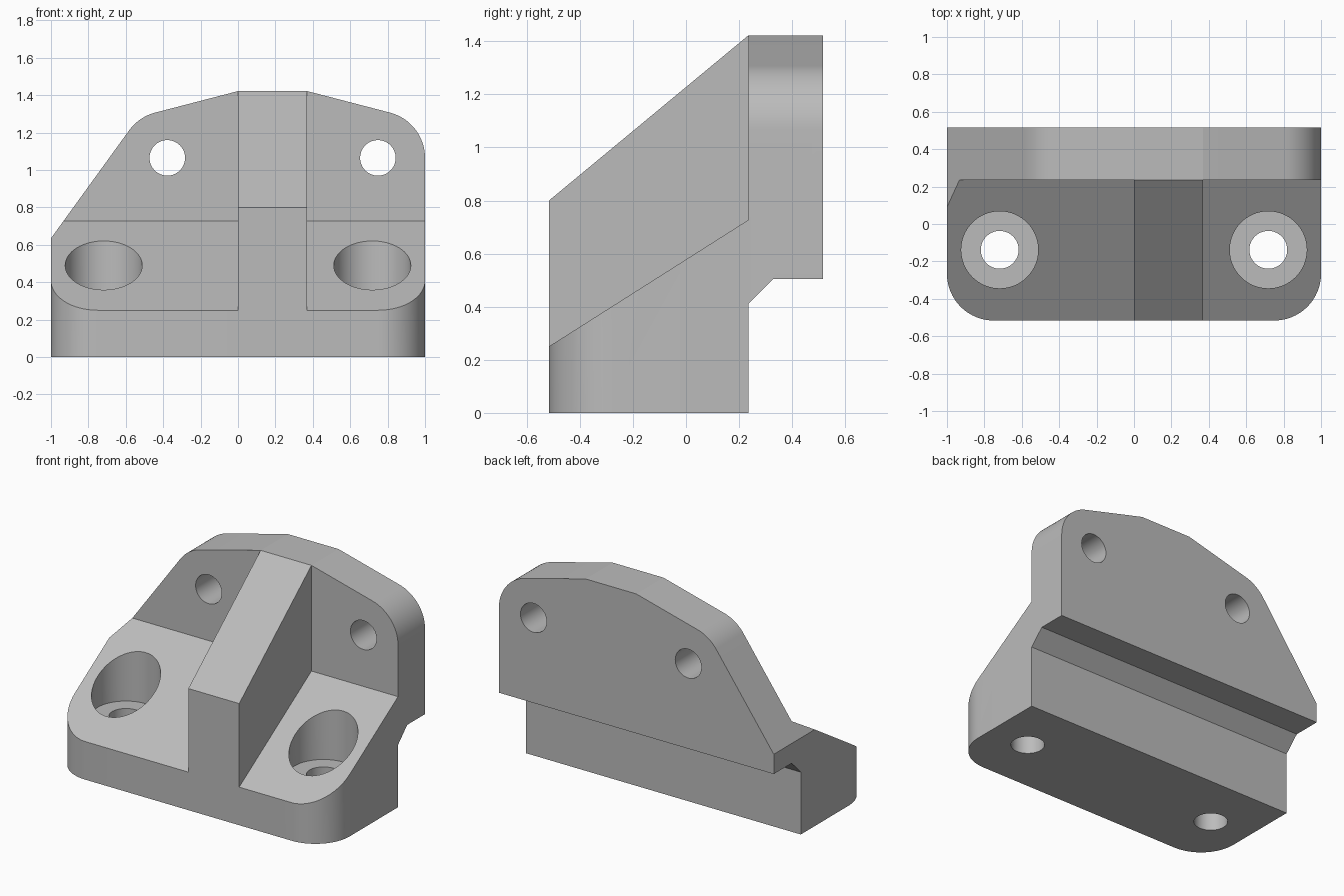
import bpy, bmesh
from math import sin, cos, radians
from mathutils import Vector

if "Cube" in bpy.data.objects:
    bpy.data.objects.remove(bpy.data.objects["Cube"], do_unlink=True)

grey = bpy.data.materials.new("machined grey")
grey.use_nodes = True
COLOUR = (0.5, 0.5, 0.5, 1)
grey.diffuse_color = COLOUR
grey.node_tree.nodes["Principled BSDF"].inputs["Base Color"].default_value = COLOUR

# Axis mappings from a 2D profile (a, b) and an extrusion depth d
ALONG = {
    "x": lambda a, b, d: (d, a, b),
    "y": lambda a, b, d: (a, d, b),
    "z": lambda a, b, d: (a, b, d),
}


def prism(name, profile, axis, start, end):
    """Closed profile extruded along one axis."""
    bm = bmesh.new()
    place = ALONG[axis]
    base = bm.faces.new([bm.verts.new(place(a, b, start)) for a, b in profile])
    new = bmesh.ops.extrude_face_region(bm, geom=[base])["geom"]
    shift = Vector(place(0, 0, end - start))
    bmesh.ops.translate(bm, verts=[g for g in new if isinstance(g, bmesh.types.BMVert)], vec=shift)
    bmesh.ops.recalc_face_normals(bm, faces=bm.faces)
    mesh = bpy.data.meshes.new(name)
    bm.to_mesh(mesh)
    bm.free()
    mesh.materials.append(grey)
    obj = bpy.data.objects.new(name, mesh)
    bpy.context.collection.objects.link(obj)
    return obj


def arc(centre, radius, first, last, steps=16):
    angles = [radians(first + (last - first) * i / steps) for i in range(steps + 1)]
    return [(centre[0] + radius * cos(t), centre[1] + radius * sin(t)) for t in angles]


def circle(centre, radius):
    return arc(centre, radius, 0, 360, 64)[:-1]


def combine(target, tool, operation):
    """Apply a boolean and discard the tool."""
    mod = target.modifiers.new(operation, "BOOLEAN")
    mod.object, mod.operation, mod.solver = tool, operation, "EXACT"
    bpy.context.view_layer.objects.active = target
    bpy.ops.object.modifier_apply(modifier=mod.name)
    bpy.data.objects.remove(tool, do_unlink=True)


FRONT, WALL, BACK = -0.516, 0.235, 0.516

# Sloped foot and upright wall, from the side profile
bracket = prism("mounting_bracket", [
    (-0.6, 0), (WALL, 0), (WALL, 0.41), (0.33, 0.505), (BACK, 0.505),
    (BACK, 1.6), (WALL, 1.6), (WALL, 0.727), (-0.6, 0.197)], "x", -1.1, 1.1)

# Trim to the lopsided front outline with rounded shoulders
outline = [(-1, -0.1), (1, -0.1)]
outline += arc((0.75, 1.065), 0.25, 0, 75.4)
outline += [(0.37, 1.422), (0, 1.422)]
outline += arc((-0.38, 1.065), 0.25, 104.6, 144)
outline += [(-1, 0.635)]
combine(bracket, prism("front_trim", outline, "y", -0.8, 0.8), "INTERSECT")

# Trim to the plan with rounded front corners
plan = [(1.1, 0.8), (-1.1, 0.8), (-1.1, 0), (-1, 0)]
plan += arc((-0.75, FRONT + 0.25), 0.25, 180, 270)
plan += arc((0.75, FRONT + 0.25), 0.25, 270, 360)
plan += [(1, 0), (1.1, 0)]
combine(bracket, prism("plan_trim", plan, "z", -0.2, 1.7), "INTERSECT")

# Central stiffening rib
combine(bracket, prism("rib", [
    (FRONT, 0.8), (FRONT, 0.2), (-0.4, 0.1), (0.3, 0.6), (0.3, 1.3), (WALL, 1.422)],
    "x", 0, 0.37), "UNION")

# Counterbored foot holes
for x in (-0.718, 0.718):
    centre = (x, -0.138)
    combine(bracket, prism("counterbore", circle(centre, 0.206), "z", 0.285, 1), "DIFFERENCE")
    combine(bracket, prism("foot_hole", circle(centre, 0.101), "z", -0.1, 0.5), "DIFFERENCE")

# Wall holes
for x in (-0.378, 0.748):
    combine(bracket, prism("wall_hole", circle((x, 1.065), 0.095), "y", 0.1, 0.7), "DIFFERENCE")

# Smooth rounds, crisp edges
bpy.ops.object.select_all(action="DESELECT")
bracket.select_set(True)
bpy.context.view_layer.objects.active = bracket
bpy.ops.object.shade_smooth_by_angle(angle=radians(10))
